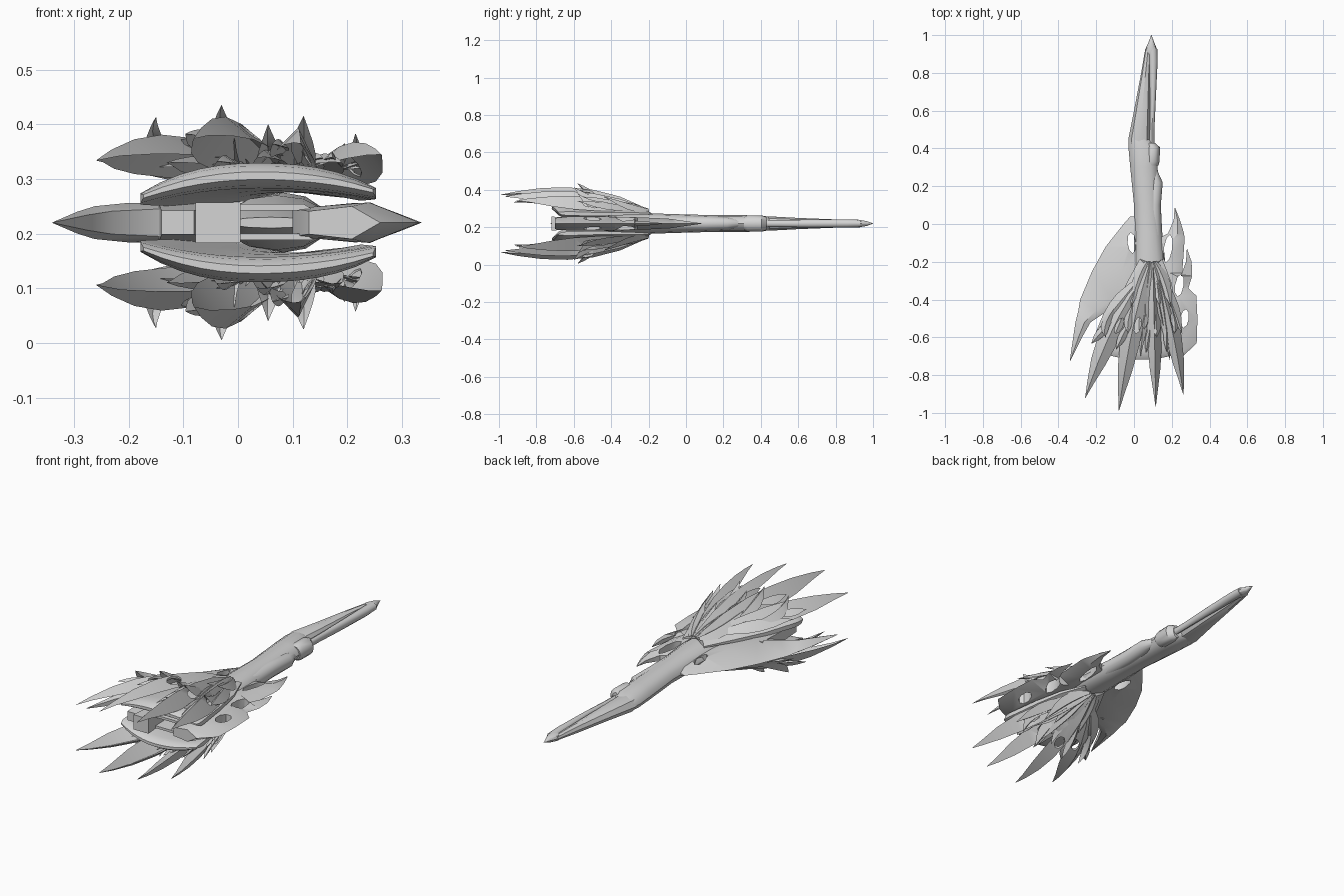
import bpy, bmesh, math
from mathutils import Vector

if "Cube" in bpy.data.objects:
    bpy.data.objects.remove(bpy.data.objects["Cube"])

MID = 0.22          # height of the symmetry plane
BONE = bpy.data.materials.new("pale grey")
BONE.diffuse_color = (0.66, 0.66, 0.66, 1)
BONE.use_nodes = True
BONE.node_tree.nodes["Principled BSDF"].inputs["Base Color"].default_value = BONE.diffuse_color


def loft(name, rings, mirror=False):
    """Skin a list of equal-length point rings, with capped ends."""
    bm = bmesh.new()
    rows = [[bm.verts.new(p) for p in r] for r in rings]
    n = len(rows[0])
    for a, b in zip(rows, rows[1:]):
        for i in range(n):
            j = (i + 1) % n
            bm.faces.new((a[i], a[j], b[j], b[i]))
    bm.faces.new(rows[0])
    bm.faces.new(rows[-1])
    bmesh.ops.remove_doubles(bm, verts=bm.verts, dist=0.0001)
    bmesh.ops.recalc_face_normals(bm, faces=bm.faces)
    me = bpy.data.meshes.new(name)
    bm.to_mesh(me)
    bm.free()
    me.materials.append(BONE)
    ob = bpy.data.objects.new(name, me)
    ob.location.z = MID
    bpy.context.collection.objects.link(ob)
    if mirror:
        m = ob.modifiers.new("mirror", 'MIRROR')
        m.use_axis = (False, False, True)
        m.use_mirror_merge = False
    return ob


def tube(name, rows, sides=12):
    """Elliptical loft along y; rows are (y, x left, x right, half height)."""
    rings = []
    for y, l, r, h in rows:
        ang = [2 * math.pi * i / sides for i in range(sides)]
        rings.append([((l + r) / 2 + (r - l) / 2 * math.cos(a), y, h * math.sin(a)) for a in ang])
    return loft(name, rings)


def cut_hole(ob, x, y, z, rx, ry, turn, depth):
    """Cut a leaf-shaped hole straight down through a part."""
    ring = []
    for i in range(8):
        a = i * math.pi / 4
        u, v = rx * math.cos(a), ry * math.sin(a)
        ring.append((x + u * math.cos(turn) - v * math.sin(turn),
                     y + u * math.sin(turn) + v * math.cos(turn)))
    cutter = loft("cutter", [[(*p, z + s * depth) for p in ring] for s in (-1, 1)])
    cutter.hide_render = True
    m = ob.modifiers.new("hole", 'BOOLEAN')
    m.object, m.operation, m.solver = cutter, 'DIFFERENCE', 'EXACT'
    bpy.context.view_layer.objects.active = ob
    bpy.ops.object.modifier_move_to_index(modifier="hole", index=0)
    bpy.ops.object.modifier_apply(modifier="hole")
    bpy.data.objects.remove(cutter)


def bezier(a, b, c, t):
    """Curve from a to c that passes through b halfway."""
    k = 2 * b - (a + c) / 2
    return (1 - t) ** 2 * a + 2 * t * (1 - t) * k + t * t * c


def feather(name, base, mid, tip, width, drop, hole=False, barbs=0):
    """Ridge-folded leaf with a thin underside, optional hole and barbs."""
    a, b, c = Vector(base), Vector(mid), Vector(tip)
    profile = [(0, .35), (.2, .7), (.4, 1), (.58, 1), (.75, .75), (.9, .32), (1, .02)]
    d = (c - a).normalized()
    side = Vector((-d.y, d.x, 0)).normalized()
    if side.x < 0:
        side = -side
    lean = -1 if tip[0] < 0.09 else 1      # outer edge hangs lower
    rings = []
    for t, w in profile:
        p = bezier(a, b, c, t)
        l, r = p - side * width * w, p + side * width * w
        l.z -= drop * w * (1.2 if lean < 0 else .6)
        r.z -= drop * w * (1.2 if lean > 0 else .6)
        rings.append([l, p, r, p - Vector((0, 0, .012 * w + .001))])
    ob = loft(name, rings, True)
    if hole:
        p = bezier(a, b, c, .45) + side * width * .42
        cut_hole(ob, p.x, p.y, p.z, width * .33, .045, math.atan2(-d.x, d.y) + math.pi, .12)
    # swept-back barbs lying along the edges
    for i in range(barbs):
        t = .25 + .2 * i
        s = (-1) ** i
        p = bezier(a, b, c, t) + side * s * width * .5 - Vector((0, 0, drop * .45))
        q = p + d * .15 + side * s * width * .75 - Vector((0, 0, .005))
        feather(name + "_barb", p, (p + q) / 2 + Vector((0, 0, .012)), q, width * .4, drop * .4)
    return ob


# Long tapering body with grip
tube("body", [(.46, -.025, .07, .033), (.41, -.03, .12, .042), (.3, -.02, .125, .045),
              (.1, .0, .135, .046), (-.05, .0, .15, .05), (-.2, .0, .165, .055),
              (-.35, -.03, .17, .05), (-.5, -.04, .17, .03), (-.6, -.02, .14, .01)])
tube("collar", [(.43, .07, .112, .034), (.405, .06, .138, .043), (.33, .06, .135, .044),
                (.31, .05, .13, .036)])
tube("side_ridge", [(.28, .09, .125, .02), (.22, .07, .152, .034), (.1, .07, .142, .04),
                    (-.06, .06, .15, .04)])

# Flat blade, rod and point at the far end
tube("long_blade", [(.93, .06, .09, .012), (.8, .038, .085, .022), (.6, .0, .085, .03),
                    (.45, -.03, .085, .038), (.38, -.025, .08, .03)], 8)
tube("rod", [(.93, .075, .123, .02), (.86, .078, .125, .022), (.65, .085, .115, .021),
             (.5, .083, .108, .018), (.4, .08, .108, .018)])
tube("point", [(1.0, .09, .093, .001), (.965, .078, .106, .014), (.925, .06, .122, .021),
               (.9, .065, .122, .018)], 10)


def fin(name, rows, ridge):
    """Lens-shaped side wing; rows are (y, outer x, inner x, half height)."""
    rings = []
    for y, o, i, h in rows:
        m = o + (i - o) * ridge
        rings.append([(o, y, 0), (m, y, h), (i, y, h * .7), (i, y, -h * .7), (m, y, -h)])
    return loft(name, rings)


# Side wings with holes
left = fin("left_wing", [(.04, -.02, .03, .008), (0, -.055, .05, .022), (-.12, -.15, .05, .032),
                         (-.25, -.222, .04, .037), (-.4, -.285, .0, .037), (-.46, -.295, -.14, .036),
                         (-.52, -.31, -.23, .03), (-.6, -.322, -.275, .02),
                         (-.725, -.34, -.337, .001)], .6)
cut_hole(left, -.012, -.1, 0, .022, .055, .1, .2)
right = fin("right_wing", [(.085, .218, .215, .001), (.02, .244, .21, .01), (-.05, .265, .18, .02),
                           (-.08, .268, .12, .025), (-.17, .262, .1, .03), (-.26, .255, .1, .033),
                           (-.275, .308, .1, .035), (-.34, .288, .1, .036), (-.38, .330, .1, .036),
                           (-.5, .336, .1, .037), (-.63, .332, .1, .037),
                           (-.70, .26, .13, .03)], .4)
for x, y, ry in ((.18, -.13, .075), (.24, -.325, .06), (.268, -.5, .05)):
    cut_hole(right, x, y, 0, .022, ry, -.15, .2)
loft("right_wing_spur", [[(.25, -.27, .015), (.308, -.275, 0), (.25, -.275, -.015)],
                         [(.275, -.2, .01), (.305, -.2, 0), (.275, -.2, -.01)],
                         [(.28, -.128, .002), (.281, -.13, 0), (.28, -.13, -.002)]])

# Central tail block and inner slabs
loft("tail_block", [[(l, y, -h), (r, y, -h), (r, y, h), (l, y, h)] for y, l, r, h in
                    ((-.3, -.06, .0, .03), (-.55, -.075, .0, .03), (-.72, -.078, .005, .037))])
loft("tail_wedge", [[(l, y, -h), (r, y, -h), (r, y, h), (l, y, h)] for y, l, r, h in
                    ((-.4, -.145, -.05, .035), (-.68, -.14, -.08, .022))])
for z in (.028, -.026):
    loft("inner_slab", [[(.0, y, z - .006), (.14, y, z - .006), (.12, y, z + .006), (.0, y, z + .006)]
                        for y in (-.35, -.66)])

# Rounded crescent hoods above and below the tail
hood = []
for y, cx, w, zin, rise, thick in ((-.22, .09, .06, .04, .015, .015), (-.35, .08, .12, .035, .02, .03),
                                   (-.5, .055, .17, .03, .028, .042), (-.63, .04, .205, .032, .03, .047),
                                   (-.67, .037, .215, .033, .03, .046), (-.70, .037, .215, .036, .032, .036),
                                   (-.718, .037, .21, .045, .034, .014)):
    us = [-1 + i / 6 for i in range(13)]
    arc = lambda u, t: (cx + w * u, y + .035 * u * u, zin + rise * (1 - u * u)
                        + t * (1 - .55 * abs(u) ** 3) + .01 * max(u, 0) ** 2)
    hood.append([arc(u, 0) for u in us] + [arc(u, thick) for u in reversed(us)])
loft("crescent_hood", hood, True)

# Main fan of long feathers: base, middle, tip, width, drop, barbs
FAN = [((.05, -.28, .085), (-.115, -.56, .16), (-.258, -.92, .115), .055, .06, 2),
       ((.08, -.22, .085), (-.01, -.57, .19), (-.08, -.988, .155), .052, .07, 2),
       ((.1, -.22, .085), (.108, -.57, .17), (.115, -.967, .145), .038, .065, 2),
       ((.12, -.25, .085), (.2, -.55, .145), (.262, -.905, .125), .042, .06, 2)]
for base, mid, tip, w, drop, n in FAN:
    feather("long_feather", base, mid, tip, w, drop, True, n)

# Shorter feathers layered between
SHORT = [((.02, -.3, .08), (-.08, -.42, .12), (-.2, -.57, .10), .04, .035),
         ((.05, -.25, .08), (-.04, -.44, .12), (-.13, -.66, .11), .03, .03),
         ((.09, -.2, .08), (.06, -.42, .13), (.035, -.70, .12), .03, .035),
         ((.1, -.2, .08), (.15, -.42, .125), (.19, -.72, .11), .03, .035),
         ((.13, -.26, .08), (.2, -.42, .11), (.255, -.58, .12), .03, .03)]
for s in SHORT:
    feather("short_feather", *s)

# Crest scales where the fan meets the body
for dx in (-.07, -.03, .03, .07):
    feather("crest_scale", (.09 + dx * .3, -.2, .078), (.09 + dx, -.3, .105),
            (.09 + dx * 1.5, -.44, .145), .028, .03)

# Upright spikes along the crest: tip x, y, z
for x, y, z in ((-.03, -.58, .215), (-.15, -.6, .193), (.12, -.6, .195), (.055, -.56, .18),
                (.215, -.58, .163)):
    feather("upright_barb", (x * .8 + .02, y + .16, .115), (x, y + .07, z - .035),
            (x, y, z), .022, .035)

# Shade smooth with crisp edges
bpy.ops.object.select_all(action='SELECT')
bpy.ops.object.shade_smooth_by_angle(angle=math.radians(35))
